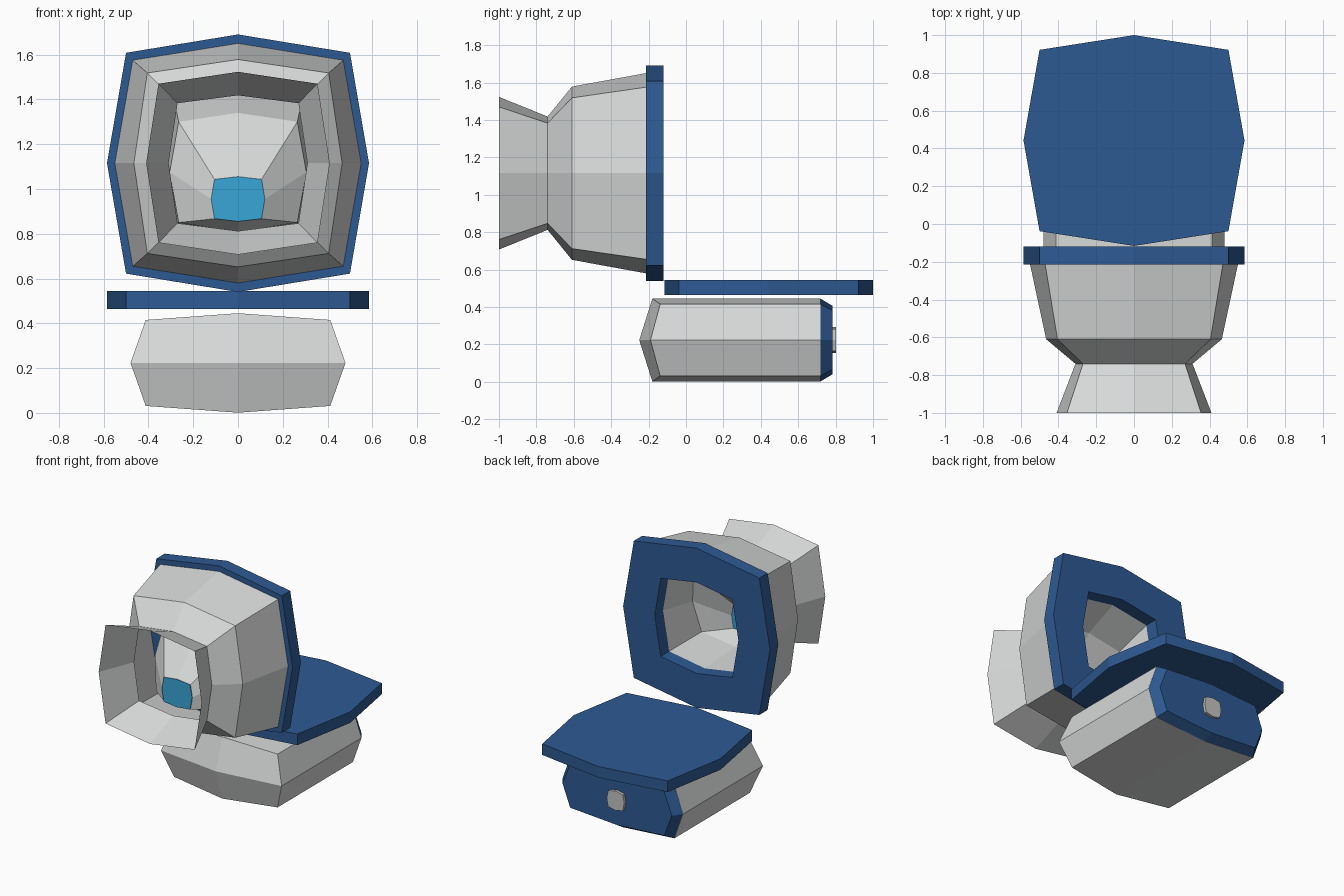
import bpy, bmesh

if "Cube" in bpy.data.objects:
    bpy.data.objects.remove(bpy.data.objects["Cube"])

def mat(name, c):
    m = bpy.data.materials.new(name)
    m.diffuse_color = (*c, 1)
    m.use_nodes = True
    m.node_tree.nodes["Principled BSDF"].inputs["Base Color"].default_value = m.diffuse_color
    return m

BLUE = mat("blue", (0.027, 0.102, 0.29))
WHITE = mat("off white", (0.68, 0.70, 0.69))
WATER = mat("water cyan", (0.04, 0.38, 0.68))
GREY = mat("button grey", (0.55, 0.55, 0.54))

def barrel(hw, cw, hh, ch):
    """Eight-sided bulging rectangle: half width, corner x, half height, corner z."""
    return [(0, hh), (cw, ch), (hw, 0), (cw, -ch), (0, -hh), (-cw, -ch), (-hw, 0), (-cw, ch)]

def upright(pts, y, zc):
    """Places an outline in the xz plane; y may be a number or a rule of (x, z)."""
    return [(x, y(x, z) if callable(y) else y, z + zc) for x, z in pts]

def loft(name, rings, material, start=False, end=False, loop=False, solid=True):
    bm = bmesh.new()
    vs = [[bm.verts.new(p) for p in r] for r in rings]
    n = len(rings[0])
    pairs = list(zip(vs, vs[1:])) + ([(vs[-1], vs[0])] if loop else [])
    for a, b in pairs:
        for i in range(n):
            j = (i + 1) % n
            bm.faces.new((a[i], a[j], b[j], b[i]))
    if start:
        bm.faces.new(vs[0][::-1])
    if end:
        bm.faces.new(vs[-1])
    bmesh.ops.recalc_face_normals(bm, faces=bm.faces)
    me = bpy.data.meshes.new(name)
    bm.to_mesh(me)
    bm.free()
    me.materials.append(material)
    ob = bpy.data.objects.new(name, me)
    bpy.context.collection.objects.link(ob)
    return ob

ZC = 1.115  # height of the bowl axis

# bowl and flared foot, an open shell running towards the front
loft("bowl_and_foot", [
    upright(barrel(0.55, 0.47, 0.535, 0.46), -0.215, ZC),
    upright(barrel(0.465, 0.405, 0.463, 0.403), -0.61, ZC),
    upright(barrel(0.31, 0.27, 0.303, 0.268), -0.74, ZC),
    upright(barrel(0.41, 0.355, 0.408, 0.355), -1.0, ZC)], WHITE)

# seat: flat ring
OUT = barrel(0.585, 0.50, 0.575, 0.493)
HOLE = [(x * 0.57, z * 0.57) for x, z in OUT]
loft("seat", [upright(OUT, -0.215, ZC), upright(OUT, -0.12, ZC),
              upright(HOLE, -0.12, ZC), upright(HOLE, -0.215, ZC)], BLUE, loop=True)

# basin: funnel with its deepest point towards the hinge
WET = barrel(0.12, 0.105, 0.1, 0.088)
loft("basin", [
    upright(HOLE, -0.215, ZC),
    upright(barrel(0.305, 0.265, 0.265, 0.225), lambda x, z: -0.51 + 0.2 * z, 1.075),
    upright(WET, -0.69, 0.955)], WHITE)

# water at the bottom of the basin
loft("water", [upright(WET, -0.69, 0.955), upright(WET, -0.695, 0.955)],
     WATER, start=True, end=True)

# lid, lying flat
LID = barrel(0.585, 0.50, 0.558, 0.48)
loft("lid", [[(x, y + 0.442, z) for x, y in LID] for z in (0.465, 0.545)],
     BLUE, start=True, end=True)

# tank with a bulging front end
TANK = barrel(0.48, 0.412, 0.222, 0.192)
TZ = 0.223
def bulge(x, z):
    return -0.25 + 0.07 * abs(z) / 0.222 + 0.06 * abs(x) / 0.48
loft("tank", [[(0, -0.25, TZ)] * 8, upright(TANK, bulge, TZ), upright(TANK, 0.72, TZ)],
     WHITE, end=True)

# tank lid with chamfered edge
loft("tank_lid", [upright(TANK, 0.718, TZ),
                  upright(barrel(0.435, 0.375, 0.183, 0.158), 0.783, TZ)],
     BLUE, start=True, end=True)

# flush button
BTN = barrel(0.07, 0.058, 0.07, 0.058)
loft("flush_button", [upright(BTN, 0.775, TZ), upright(BTN, 0.803, TZ)],
     GREY, start=True, end=True)
